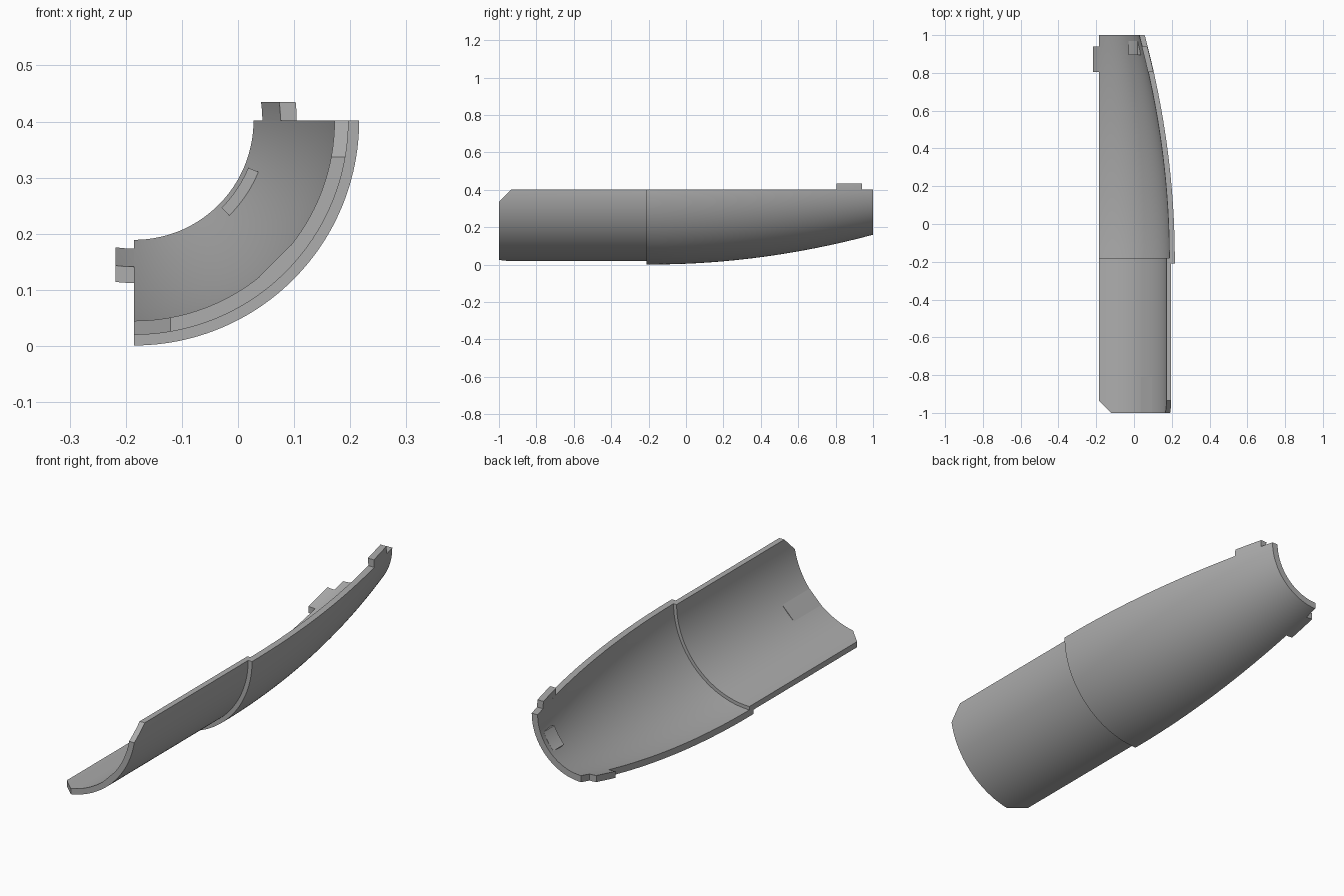
import bpy, bmesh
from math import sin, cos, asin, radians, pi
from mathutils import Vector

cube = bpy.data.objects.get("Cube")
if cube:
    bpy.data.objects.remove(cube, do_unlink=True)

AXIS_X, AXIS_Z = -0.185, 0.402      # axis of the quarter shell, along y
WALL = 0.029
TAB = 0.033

grey = bpy.data.materials.new("plain grey")
grey.use_nodes = True
colour = (0.42, 0.42, 0.42, 1)
grey.diffuse_color = colour
grey.node_tree.nodes["Principled BSDF"].inputs["Base Color"].default_value = colour


def outer(y):
    """Outer radius of the tapering body."""
    return 0.401 - 0.1125 * (y + 0.19) ** 2


def spread(a, b, n):
    return [a + (b - a) * i / n for i in range(n + 1)]


def wall(y0, y1, n):
    """Closed (radius, y) outline of the body wall."""
    ys = spread(y0, y1, n)
    return [(outer(y), y) for y in ys] + [(outer(y) - WALL, y) for y in reversed(ys)]


def sweep(profile, angle, steps):
    """Sweep a closed profile about the axis; angle(t, r) gives the turn."""
    bm = bmesh.new()
    rings = []
    for t in spread(0, 1, steps):
        ring = []
        for r, y in profile:
            a = angle(t, r)
            ring.append(bm.verts.new((AXIS_X + r * cos(a), y, AXIS_Z + r * sin(a))))
        rings.append(ring)
    n = len(profile)
    for p, q in zip(rings, rings[1:]):
        for i in range(n):
            j = (i + 1) % n
            bm.faces.new((p[i], p[j], q[j], q[i]))
    bm.faces.new(rings[0])
    bm.faces.new(rings[-1])
    return bm


def finish(bm, name):
    bmesh.ops.recalc_face_normals(bm, faces=bm.faces)
    mesh = bpy.data.meshes.new(name)
    bm.to_mesh(mesh)
    bm.free()
    mesh.materials.append(grey)
    obj = bpy.data.objects.new(name, mesh)
    bpy.context.collection.objects.link(obj)
    bpy.ops.object.select_all(action="DESELECT")
    obj.select_set(True)
    bpy.context.view_layer.objects.active = obj
    bpy.ops.object.shade_smooth_by_angle(angle=radians(25))
    return obj


# Quarter shell: thin front sleeve stepping out to the tapering body
body = wall(-0.21, 1, 24)
inner = [(r, y) for r, y in body[25:] if y > -0.17]
profile = ([(0.357, -1), (0.382, -1), (0.382, -0.21)] + body[:25] + inner
           + [(outer(-0.18) - WALL, -0.18), (0.357, -0.18)])
shell = sweep(profile, lambda t, r: (t - 1) * pi / 2, 48)

# Chamfer both front corners of the sleeve
for point, normal in (((AXIS_X, -0.935, 0), (-1, -1, 0)), ((0, -0.935, AXIS_Z), (0, -1, 1))):
    cut = bmesh.ops.bisect_plane(
        shell, geom=shell.verts[:] + shell.edges[:] + shell.faces[:], dist=1e-6,
        plane_co=Vector(point), plane_no=Vector(normal), clear_outer=True)
    bmesh.ops.holes_fill(shell, edges=[e for e in shell.edges if e.is_boundary], sides=0)
finish(shell, "shell")

# Locating tabs carrying the wall past each straight edge
finish(sweep(wall(0.805, 0.94, 4), lambda t, r: t * asin(TAB / r), 4), "upper_tab")
finish(sweep(wall(0.805, 0.94, 4), lambda t, r: -pi / 2 - t * asin(TAB / r), 4), "side_tab")

# Small raised ledge inside the narrow end
ledge = [(0.22, 0.895), (0.245, 0.895), (0.228, 0.97), (0.22, 0.97)]
finish(sweep(ledge, lambda t, r: radians(-45 + 22.5 * t), 12), "inner_ledge")

# Thin flat pad inside the sleeve
bm = bmesh.new()
bmesh.ops.create_cube(bm, size=1)
bmesh.ops.scale(bm, vec=(0.008, 0.19, 0.081), verts=bm.verts)
pad = finish(bm, "sleeve_pad")
pad.rotation_euler.y = pi / 4
reach = 0.3585 * cos(pi / 4)
pad.location = (AXIS_X + reach, -0.905, AXIS_Z - reach)
